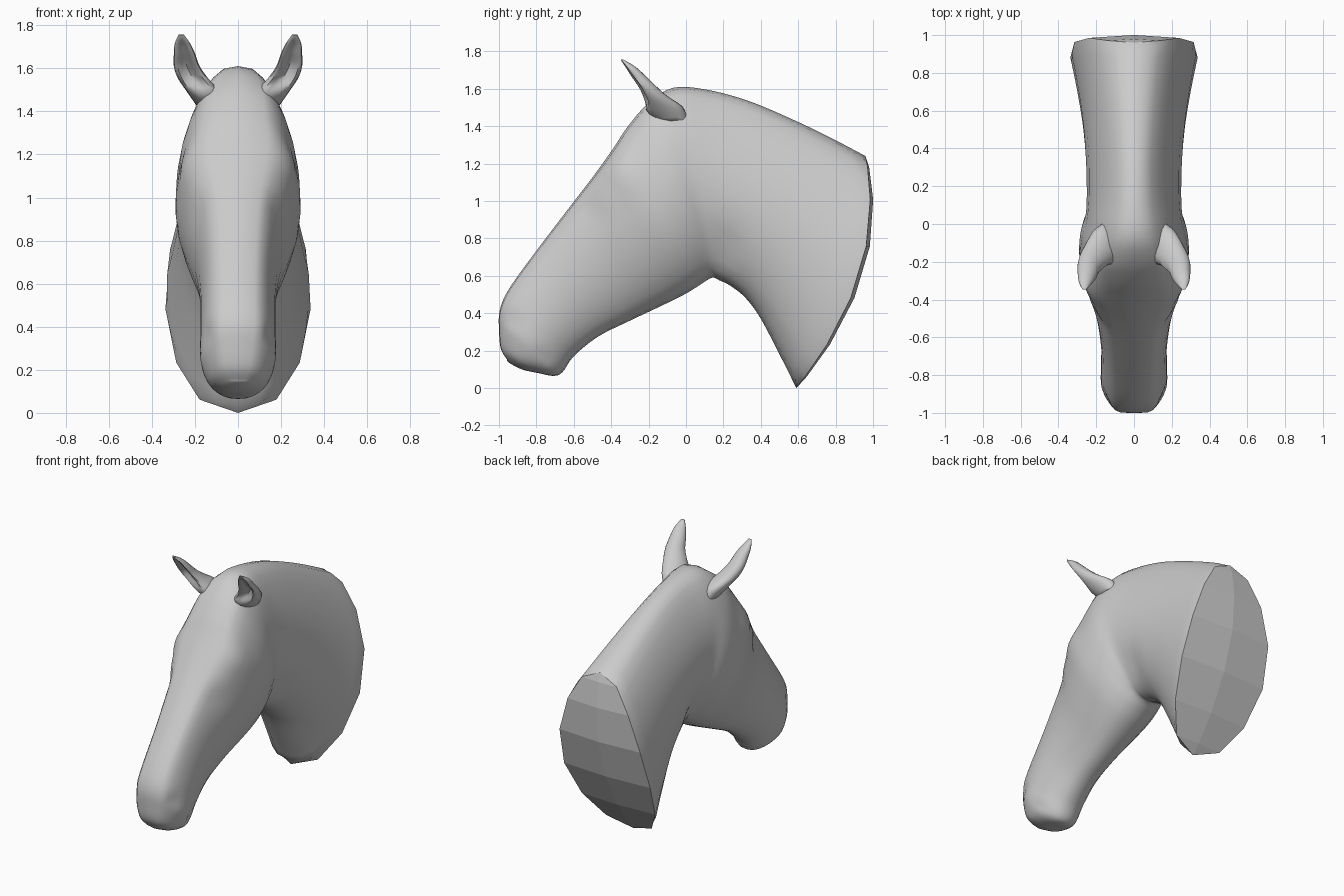
import bpy, bmesh, math

if "Cube" in bpy.data.objects:
    bpy.data.objects.remove(bpy.data.objects["Cube"])


def catmull(rows, sub):
    """Smoothly interpolate a list of equal-length rows."""
    out = []
    n = len(rows)
    for i in range(n - 1):
        p0, p1, p2, p3 = rows[max(i - 1, 0)], rows[i], rows[i + 1], rows[min(i + 2, n - 1)]
        for k in range(sub):
            t = k / sub
            out.append([0.5 * (2 * b + (c - a) * t + (2 * a - 5 * b + 4 * c - d) * t * t
                               + (3 * b - a - 3 * c + d) * t ** 3)
                        for a, b, c, d in zip(p0, p1, p2, p3)])
    out.append(list(rows[-1]))
    return out


def bridge(bm, r0, r1):
    n = len(r0)
    for i in range(n):
        j = (i + 1) % n
        bm.faces.new((r0[i], r0[j], r1[j], r1[i]))


def finish(bm, name, angle):
    bmesh.ops.recalc_face_normals(bm, faces=bm.faces)
    me = bpy.data.meshes.new(name)
    bm.to_mesh(me)
    bm.free()
    ob = bpy.data.objects.new(name, me)
    bpy.context.collection.objects.link(ob)
    bpy.ops.object.select_all(action='DESELECT')
    ob.select_set(True)
    bpy.context.view_layer.objects.active = ob
    bpy.ops.object.shade_smooth_by_angle(angle=math.radians(angle))
    return ob


# Head and neck sections: top y,z, bottom y,z, widths at top, middle, bottom
sections = [
    (-.955, .15, -.85, .092, .06, .07, .06),
    (-.99, .21, -.79, .08, .10, .12, .10),
    (-1.0, .31, -.71, .065, .13, .155, .12),
    (-.995, .42, -.66, .085, .15, .175, .13),
    (-.94, .54, -.60, .17, .15, .175, .14),
    (-.78, .76, -.47, .275, .16, .175, .14),
    (-.62, .97, -.30, .36, .185, .20, .16),
    (-.49, 1.14, -.12, .445, .235, .25, .20),
    (-.39, 1.28, .0, .505, .265, .285, .22),
    (-.31, 1.40, .08, .555, .24, .29, .22),
    (-.20, 1.525, .14, .59, .215, .28, .20),
    (-.07, 1.605, .18, .575, .20, .255, .19),
    (.10, 1.597, .24, .545, .16, .25, .20),
    (.32, 1.54, .32, .48, .15, .255, .22),
    (.55, 1.445, .40, .37, .17, .27, .25),
    (.77, 1.34, .50, .18, .20, .30, .29),
    (.96, 1.24, .59, .0, .23, .335, .33),
]
# Surface modelling: y, z, radius, outward amount
bumps = [
    (-.38, 1.16, .09, .03),    # brow
    (-.45, 1.03, .045, .015),  # eye
    (-.52, .95, .07, -.015),   # hollow under eye
    (.23, .75, .08, -.025),    # throat groove
    (-.93, .36, .05, -.02),    # nostril
    (-.76, .17, .03, -.012),   # mouth
]
HALF = 14


def point(s, a):
    ty, tz, by, bz, wt, wm, wl = s
    t = (1 - math.cos(a)) / 2
    w = wt * (1 - t) * (1 - 2 * t) + 4 * wm * t * (1 - t) + wl * t * (2 * t - 1)
    # boxy forehead, narrow crest on the neck, bowed neck end
    box = .44 + .26 * min(max((ty + .22) / .15, 0), 1)
    bow = .155 * max((ty + .1) / 1.06, 0) ** 1.7
    sn = math.sin(a)
    y = ty + (by - ty) * t + bow * 4 * t * (1 - t)
    z = tz + (bz - tz) * t
    x = w * abs(sn) ** (box + (.76 - box) * t)
    for cy, cz, r, amt in bumps:
        x += amt * abs(sn) * math.exp(-((y - cy) ** 2 + (z - cz) ** 2) / r ** 2)
    return (x if sn > 1e-6 else -x if sn < -1e-6 else 0, y, z)


bm = bmesh.new()
rings = [[bm.verts.new(point(s, math.pi * i / HALF)) for i in range(2 * HALF)]
         for s in catmull(sections, 4)]
# The neck cut has a coarse rim of straight segments
rim = rings[-1]
for i in range(1, 2 * HALF, 2):
    rim[i].co = (rim[i - 1].co + rim[(i + 1) % (2 * HALF)].co) / 2
for r0, r1 in zip(rings, rings[1:]):
    bridge(bm, r0, r1)
# Muzzle cap and faceted neck cut, each with a raised centre line
for ring, push, step in ((rings[0], -.02, 1), (rim, .02, 2)):
    mid = {0: ring[0], HALF: ring[HALF]}
    for i in range(step, HALF, step):
        co = (ring[i].co + ring[-i].co) / 2
        co.y += push * math.sin(math.pi * i / HALF)
        mid[i] = bm.verts.new(co)
    for side in (1, -1):
        for i in range(0, HALF, step):
            loop = [ring[side * k] for k in range(i, i + step + 1)] + [mid[i + step], mid[i]]
            bm.faces.new(list(dict.fromkeys(loop)))
head = finish(bm, "horse_head_and_neck", 40)
for p in head.data.polygons[-HALF:]:
    p.use_smooth = False

# Ears: centre x,y,z, half width, half depth, cupping of the front side
ear = [
    (.135, -.07, 1.43, .06, .08, 0),
    (.165, -.125, 1.495, .075, .105, .2),
    (.210, -.18, 1.555, .070, .078, .9),
    (.238, -.222, 1.61, .060, .060, 1.3),
    (.248, -.265, 1.665, .050, .048, 1.2),
    (.258, -.303, 1.715, .036, .032, .9),
    (.263, -.342, 1.756, .012, .006, 0),
]
bm = bmesh.new()
rings = []
for x, y, z, w, d, cup in catmull(ear, 3):
    ring = []
    for i in range(16):
        a = 2 * math.pi * i / 16
        c, s = math.cos(a), math.sin(a)
        dy = s * d + (cup * d * s ** 4 if s < 0 else 0)
        # opening is turned slightly outwards
        ring.append(bm.verts.new((x + c * w, y + dy + c * d * .15, z + .1 * dy)))
    rings.append(ring)
for r0, r1 in zip(rings, rings[1:]):
    bridge(bm, r0, r1)
bm.faces.new(rings[0])
bm.faces.new(rings[-1])
ears = finish(bm, "ears", 60)
ears.modifiers.new("mirror", 'MIRROR').use_mirror_merge = False
